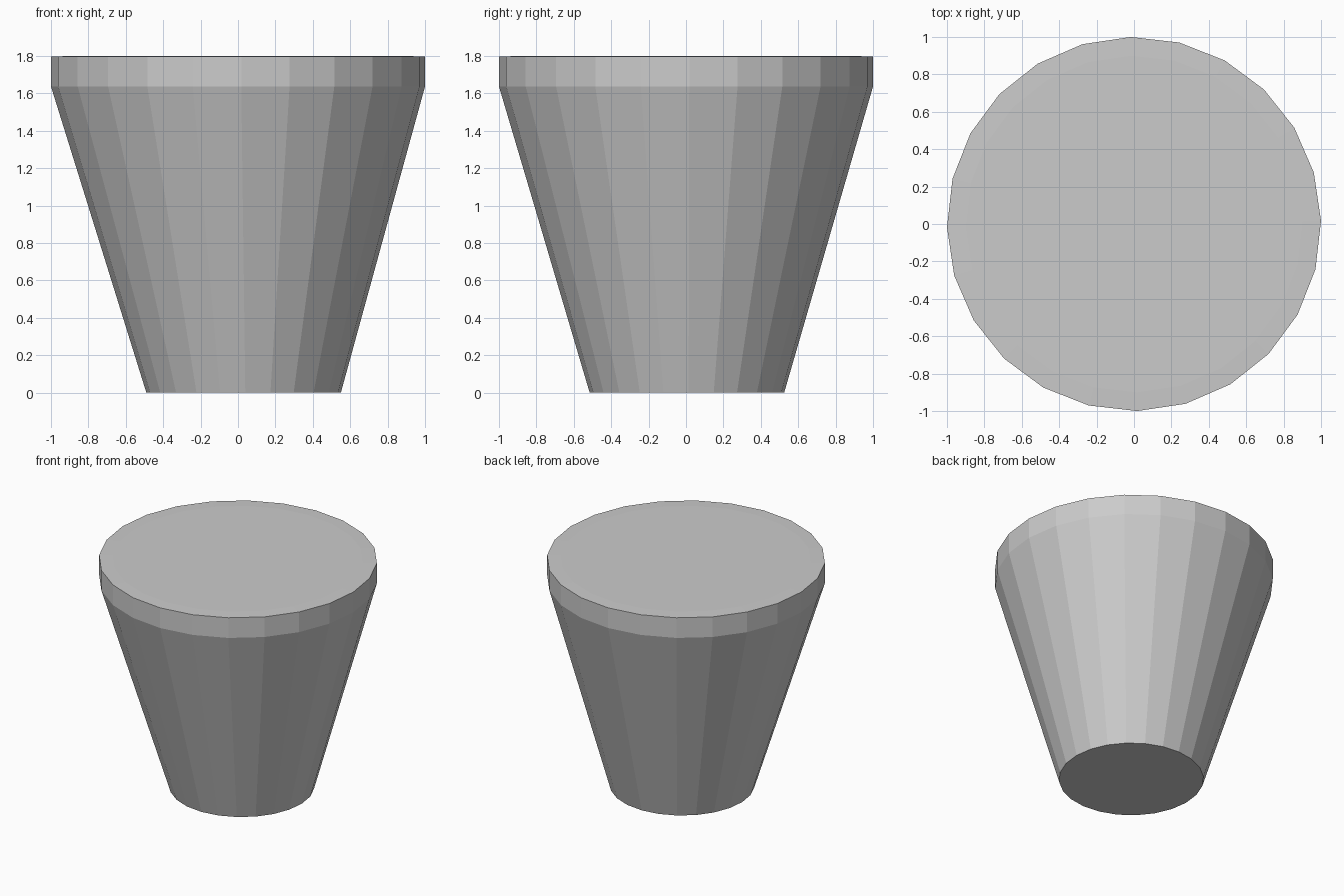
import bpy, bmesh
from math import cos, sin, pi, radians

if "Cube" in bpy.data.objects:
    bpy.data.objects.remove(bpy.data.objects["Cube"])

SIDES = 24
TURN = radians(1)

# Rings from bottom to top: (centre x, centre y, z, radius)
RINGS = [
    (0.03, 0.005, 0.0, 0.52),    # base
    (0.0, 0.0, 1.637, 1.0),      # top of taper
    (0.0, 0.0, 1.797, 1.0),      # upper rim edge
    (0.0, 0.0, 1.80, 0.9),       # barely raised lid
]


def add_ring(bm, cx, cy, z, r):
    return [bm.verts.new((cx + r * cos(TURN + 2 * pi * i / SIDES),
                          cy + r * sin(TURN + 2 * pi * i / SIDES), z))
            for i in range(SIDES)]


# Tapered body with a straight rim band, closed at both ends
bm = bmesh.new()
rings = [add_ring(bm, *ring) for ring in RINGS]
for low, high in zip(rings, rings[1:]):
    for i in range(SIDES):
        j = (i + 1) % SIDES
        bm.faces.new((low[i], low[j], high[j], high[i]))
bm.faces.new(rings[0][::-1])
bm.faces.new(rings[-1])
bmesh.ops.recalc_face_normals(bm, faces=bm.faces)

mesh = bpy.data.meshes.new("tapered_pot")
bm.to_mesh(mesh)
bm.free()
pot = bpy.data.objects.new("tapered_pot", mesh)
bpy.context.collection.objects.link(pot)
